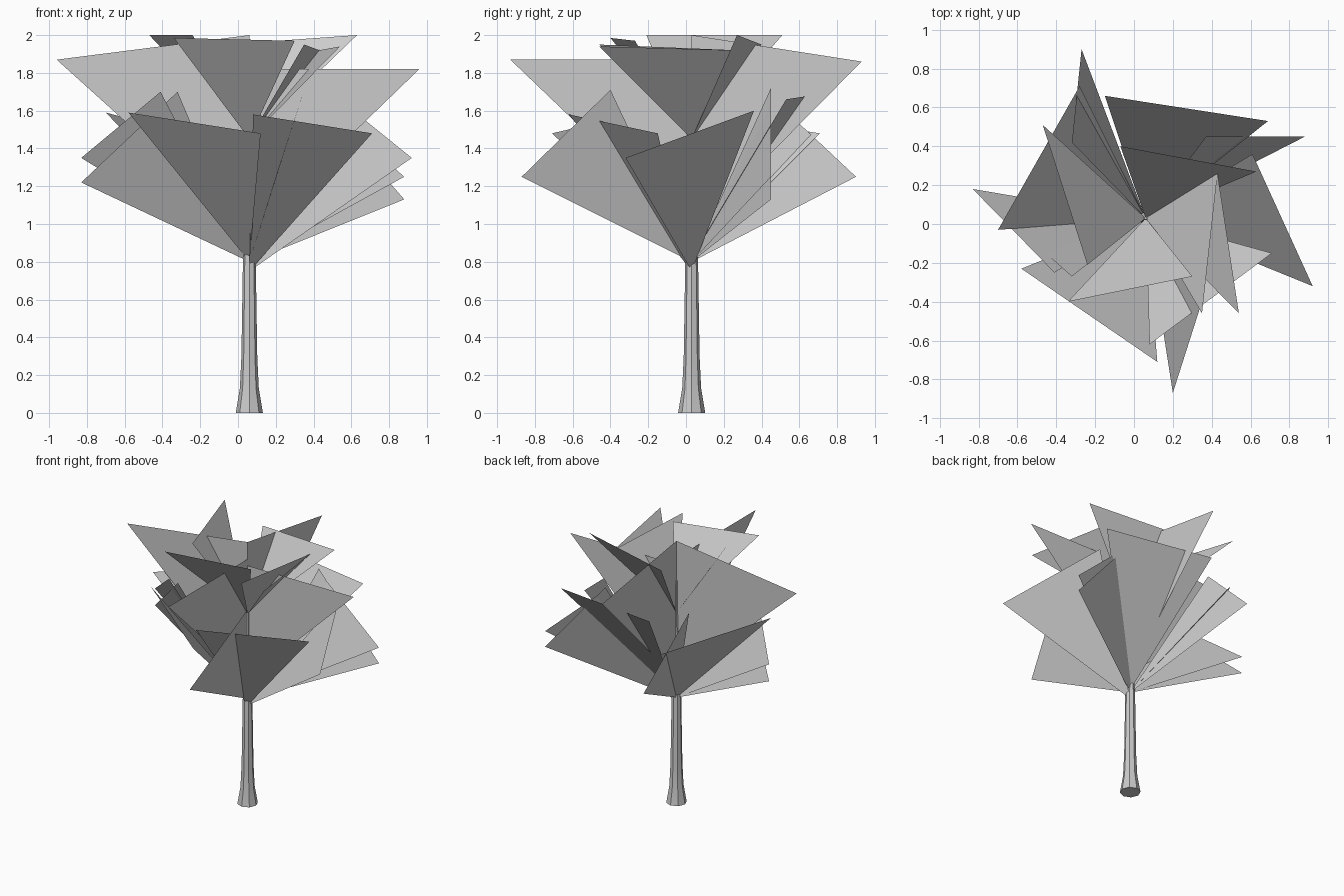
import bpy
import bmesh
from math import cos, sin, tau
from mathutils import Vector

default_cube = bpy.data.objects.get("Cube")
if default_cube:
    bpy.data.objects.remove(default_cube, do_unlink=True)

AXIS = Vector((0.06, 0.03, 0))


def make_material(name, colour):
    material = bpy.data.materials.new(name)
    material.use_nodes = True
    material.diffuse_color = colour
    shader = material.node_tree.nodes.get("Principled BSDF")
    shader.inputs["Base Color"].default_value = colour
    return material


grey = make_material("plain grey", (0.6, 0.6, 0.6, 1))


def finish(name, bm):
    mesh = bpy.data.meshes.new(name)
    bm.to_mesh(mesh)
    bm.free()
    mesh.materials.append(grey)
    obj = bpy.data.objects.new(name, mesh)
    bpy.context.scene.collection.objects.link(obj)
    return obj


def make_leaf(name, root_height, first, second):
    """One flat triangle growing out of the trunk axis."""
    bm = bmesh.new()
    root = AXIS + Vector((0, 0, root_height))
    bm.faces.new([bm.verts.new(p) for p in (root, first, second)])
    bm.normal_update()
    # upper side is the front of every leaf
    for face in bm.faces:
        if face.normal.z < 0:
            face.normal_flip()
    return finish(name, bm)


def make_trunk(profile, sides):
    bm = bmesh.new()
    rings = []
    for radius, height in profile:
        ring = []
        for i in range(sides):
            angle = tau * i / sides
            offset = Vector((radius * cos(angle), radius * sin(angle), height))
            ring.append(bm.verts.new(AXIS + offset))
        rings.append(ring)
    for low, high in zip(rings, rings[1:]):
        for i in range(sides):
            j = (i + 1) % sides
            bm.faces.new((low[i], low[j], high[j], high[i]))
    bm.faces.new(list(reversed(rings[0])))
    bm.faces.new(rings[-1])
    return finish("trunk", bm)


# Flared trunk tapering into a thin stem inside the crown
trunk = make_trunk([(0.072, 0), (0.05, 0.13), (0.042, 0.3),
                    (0.034, 0.8), (0.015, 1.1), (0.008, 1.7)], 8)
bpy.context.view_layer.objects.active = trunk
trunk.select_set(True)
bpy.ops.object.shade_smooth_by_angle()
trunk.select_set(False)

# Broad lower leaves: root height and the two outer corners
lower_leaves = {
    "right_front": (0.8, (-0.58, -0.23, 1.59), (0.12, -0.71, 1.48)),
    "left_front": (0.75, (0.08, -0.62, 1.58), (0.71, -0.15, 1.48)),
    "left": (0.75, (0.92, -0.32, 1.35), (0.61, 0.36, 1.6)),
    "left_back": (0.8, (0.88, 0.45, 1.13), (0.37, 0.45, 1.72)),
    "left_back_inner": (0.8, (0.88, 0.45, 1.25), (0.37, 0.45, 1.7)),
    "back": (0.82, (0.69, 0.53, 1.66), (-0.15, 0.66, 1.68)),
    "right_back": (0.8, (-0.28, 0.71, 1.48), (-0.7, -0.03, 1.59)),
    "back_drooping": (0.8, (-0.27, 0.9, 1.25), (-0.32, 0.42, 1.7)),
    "right": (0.8, (-0.83, 0.18, 1.35), (-0.41, -0.25, 1.7)),
    "right_inner": (0.8, (-0.83, 0.18, 1.22), (-0.32, -0.27, 1.7)),
    "front_drooping": (0.8, (0.2, -0.87, 1.25), (0.35, -0.4, 1.71)),
}
for side, (height, first, second) in lower_leaves.items():
    make_leaf("lower_leaf_" + side, height, first, second)

# Smaller crown leaves
crown_leaves = {
    "front": ((-0.34, -0.4, 1.985), (0.3, -0.27, 1.97)),
    "left": ((0.35, -0.46, 1.95), (0.43, 0.26, 1.92)),
    "left_outer": ((0.54, -0.46, 1.94), (0.43, 0.26, 1.92)),
    "back": ((0.63, 0.27, 2), (-0.07, 0.4, 1.95)),
    "right": ((-0.47, 0.51, 2), (-0.24, -0.21, 2)),
}
for side, (first, second) in crown_leaves.items():
    make_leaf("crown_leaf_" + side, 1.45, first, second)

# Upright leaves crossing at the trunk
upright_leaves = {
    "right": ((-0.96, AXIS.y, 1.87), 2),
    "left": ((0.96, AXIS.y, 1.82), 1.82),
    "front": ((AXIS.x, -0.93, 1.87), 1.87),
    "back": ((AXIS.x, 0.93, 1.86), 2),
}
for side, (tip, top) in upright_leaves.items():
    make_leaf("upright_leaf_" + side, 0.95, tip, AXIS + Vector((0, 0, top)))
